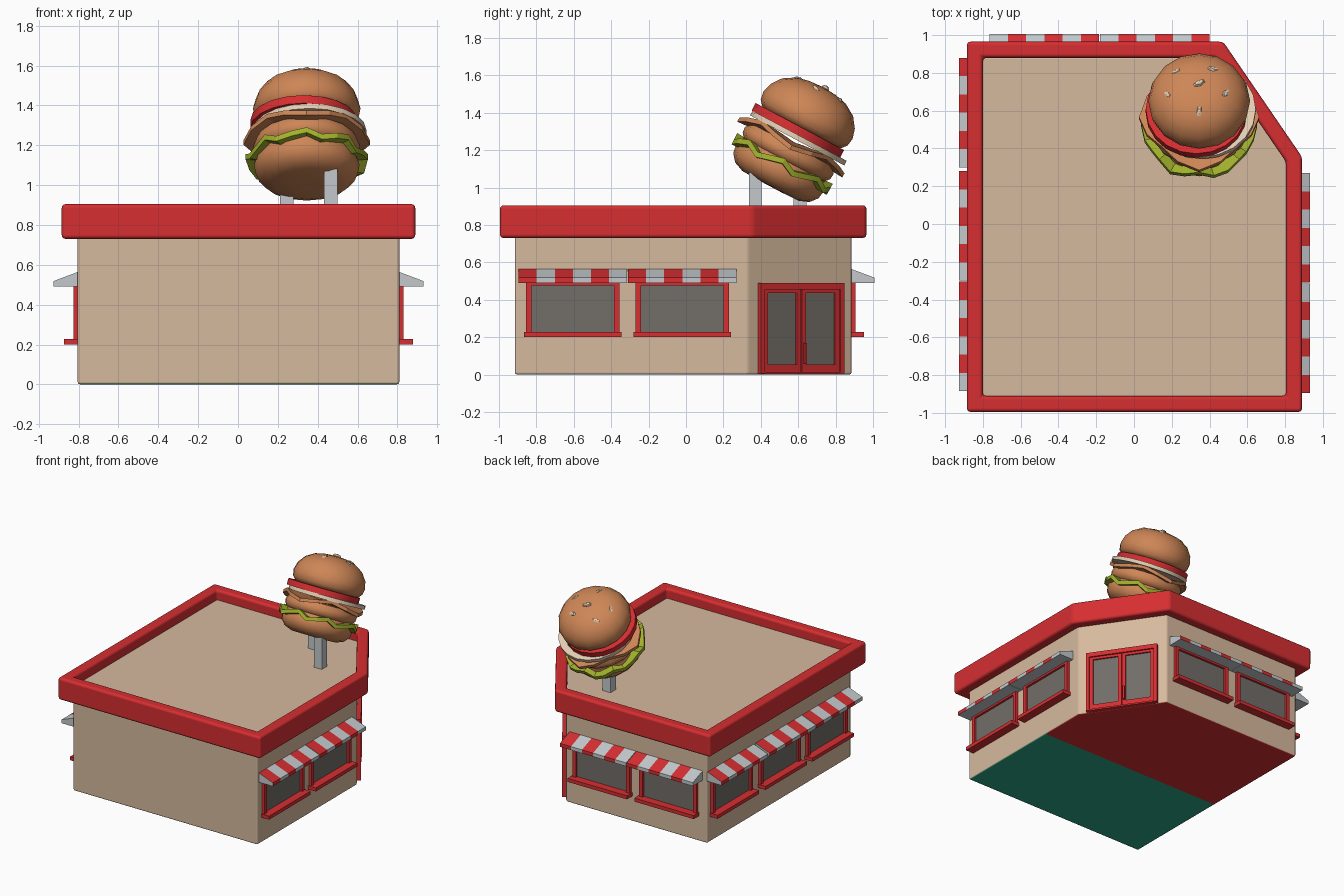
import bpy, bmesh, math
from mathutils import Vector, Matrix

if "Cube" in bpy.data.objects:
    bpy.data.objects.remove(bpy.data.objects["Cube"])


def material(name, r, g, b):
    lin = [((c / 255 + 0.055) / 1.055) ** 2.4 for c in (r, g, b)]
    m = bpy.data.materials.new(name)
    m.diffuse_color = (*lin, 1)
    m.use_nodes = True
    m.node_tree.nodes["Principled BSDF"].inputs["Base Color"].default_value = m.diffuse_color
    return m


WALL = material("beige_wall", 214, 186, 158)
RED = material("red_trim", 214, 46, 49)
GREY = material("light_grey", 195, 201, 204)
GLASS = material("dark_glass", 114, 109, 104)
BUN = material("bun_brown", 206, 134, 86)
CREAM = material("cream", 228, 206, 180)
LEAF = material("leaf_green", 160, 176, 44)
TEAL = material("teal_floor", 43, 165, 135)


def finish(bm, name, mats, matrix=None, angle=35):
    bmesh.ops.recalc_face_normals(bm, faces=bm.faces[:])
    if matrix:
        bm.transform(matrix)
    me = bpy.data.meshes.new(name)
    bm.to_mesh(me)
    bm.free()
    for m in mats:
        me.materials.append(m)
    me.polygons.foreach_set("use_smooth", [True] * len(me.polygons))
    me.set_sharp_from_angle(angle=math.radians(angle))
    ob = bpy.data.objects.new(name, me)
    bpy.context.collection.objects.link(ob)
    return ob


def add_box(bm, x0, x1, y0, y1, z0, z1):
    mat = (Matrix.Translation(((x0 + x1) / 2, (y0 + y1) / 2, (z0 + z1) / 2))
           @ Matrix.Diagonal((x1 - x0, y1 - y0, z1 - z0, 1)))
    bmesh.ops.create_cube(bm, size=1, matrix=mat)


def bevel(ob, width, segments=2):
    b = ob.modifiers.new("bevel", 'BEVEL')
    b.width, b.segments, b.limit_method = width, segments, 'ANGLE'
    b.harden_normals = True


# Building footprint with one cut corner
FOOT = [Vector(p) for p in ((-0.805, -0.915), (0.81, -0.915), (0.81, 0.33), (0.43, 0.885), (-0.805, 0.885))]


def offset(points, d):
    out = []
    for i, p in enumerate(points):
        e1 = (p - points[i - 1]).normalized()
        e2 = (points[(i + 1) % len(points)] - p).normalized()
        n1, n2 = Vector((e1.y, -e1.x)), Vector((e2.y, -e2.x))
        out.append(p + (n1 + n2) * d / (1 + n1.dot(n2)))
    return out


# Walls with flat roof; underside split into two floor colours
bm = bmesh.new()
base = bm.faces.new([bm.verts.new((p.x, p.y, 0)) for p in FOOT])
ext = bmesh.ops.extrude_face_region(bm, geom=[base], use_keep_orig=True)
bmesh.ops.translate(bm, verts=[v for v in ext["geom"] if isinstance(v, bmesh.types.BMVert)], vec=(0, 0, 0.83))
bmesh.ops.bisect_plane(bm, geom=bm.verts[:] + bm.edges[:] + bm.faces[:],
                       plane_co=(0, -0.04, 0), plane_no=(0, 1, 0))
for f in bm.faces:
    c = f.calc_center_median()
    if c.z < 0.01:
        f.material_index = 1 if c.y > -0.04 else 2
bevel(finish(bm, "walls", [WALL, RED, TEAL]), 0.012)

# Red parapet around the roof
bm = bmesh.new()
loops = [[bm.verts.new((p.x, p.y, z)) for p in offset(FOOT, d)]
         for d, z in ((0.08, 0.73), (0.08, 0.905), (-0.005, 0.905), (-0.005, 0.73))]
for k in range(4):
    for i in range(5):
        j = (i + 1) % 5
        bm.faces.new((loops[k][i], loops[k][j], loops[(k + 1) % 4][j], loops[(k + 1) % 4][i]))
bevel(finish(bm, "parapet", [RED]), 0.02, 3)


def wall_frame(x, y, nx, ny):
    """Local x runs along the wall, local -y points outwards."""
    n = Vector((nx, ny, 0)).normalized()
    u = Vector((0, 0, 1)).cross(n)
    return Matrix(((u.x, -n.x, 0, x), (u.y, -n.y, 0, y), (0, 0, 1, 0), (0, 0, 0, 1)))


def window(name, m):
    bm = bmesh.new()
    for s in (-1, 1):
        a, b = sorted((s * 0.25, s * 0.22))
        add_box(bm, a, b, -0.022, 0.01, 0.22, 0.50)
    add_box(bm, -0.22, 0.22, -0.022, 0.01, 0.475, 0.50)
    add_box(bm, -0.26, 0.26, -0.068, 0.01, 0.20, 0.228)
    finish(bm, name + "_frame", [RED], m)
    bm = bmesh.new()
    add_box(bm, -0.225, 0.225, -0.005, 0.003, 0.22, 0.48)
    finish(bm, name + "_glass", [GLASS], m)


def awning(name, m):
    # Sloped wedge: grey body, every other stripe red on slope and valance
    bm = bmesh.new()
    prof = ((0.01, 0.568), (-0.122, 0.518), (-0.122, 0.49), (0.01, 0.49))
    half, n = 0.29, 6
    rows = [[bm.verts.new((-half + 2 * half * i / n, y, z)) for y, z in prof] for i in range(n + 1)]
    for i in range(n):
        for k in range(4):
            j = (k + 1) % 4
            f = bm.faces.new((rows[i][k], rows[i][j], rows[i + 1][j], rows[i + 1][k]))
            f.material_index = 1 if i % 2 == 0 and k < 2 else 0
    bm.faces.new(rows[0])
    bm.faces.new(rows[-1])
    finish(bm, name, [GREY, RED], m, 10)


# Windows and awnings: two right, three left, two back
spots = ([("right", 0.81, y, 1, 0) for y in (-0.605, -0.02)]
         + [("left", -0.805, y, -1, 0) for y in (0.59, -0.01, -0.595)]
         + [("back", x, 0.885, 0, 1) for x in (0.11, -0.475)])
for i, (side, x, y, nx, ny) in enumerate(spots):
    frame = wall_frame(x, y, nx, ny)
    window(f"{side}_window_{i}", frame)
    awning(f"{side}_awning_{i}", frame)

# Double door on the cut corner
mid = (FOOT[2] + FOOT[3]) / 2
door = wall_frame(mid.x, mid.y, 0.555, 0.38)
bm = bmesh.new()
for s in (-1, 1):
    for r0, r1, d in ((0.245, 0.27, 0.03), (0.218, 0.245, 0.018), (0.003, 0.03, 0.018)):
        a, b = sorted((s * r0, s * r1))
        add_box(bm, a, b, -d, 0.01, 0.005, 0.485)
    a, b = sorted((s * 0.03, s * 0.218))
    add_box(bm, a, b, -0.018, 0.01, 0.005, 0.055)
    add_box(bm, a, b, -0.018, 0.01, 0.435, 0.46)
add_box(bm, -0.27, 0.27, -0.03, 0.01, 0.455, 0.49)
add_box(bm, -0.245, 0.245, -0.028, 0.01, 0.003, 0.015)
add_box(bm, 0.012, 0.024, -0.035, -0.01, 0.06, 0.17)
finish(bm, "door_frame", [RED], door)
bm = bmesh.new()
add_box(bm, -0.225, 0.225, -0.006, 0.002, 0.05, 0.44)
finish(bm, "door_glass", [GLASS], door)

# Sign posts
for i, (x, y, top) in enumerate(((0.465, 0.37, 1.08), (0.245, 0.61, 1.02))):
    bm = bmesh.new()
    add_box(bm, x - 0.034, x + 0.034, y - 0.034, y + 0.034, 0.82, top)
    finish(bm, f"sign_post_{i}", [GREY])

# Burger sign, leaning towards the back
TILT = Matrix.Translation((0.345, 0.45, 1.006)) @ Matrix.Rotation(math.radians(-28), 4, 'X')


def layer(name, mat, profile, segs, wave=None, place=Matrix(), angle=60):
    """Turned (radius, height) profile; wave gives (radius scale, lift) per angle."""
    bm = bmesh.new()
    rings = []
    for r, h in profile:
        ring = []
        for i in range(segs):
            a = math.tau * i / segs
            k, dz = wave(a) if wave else (1, 0)
            ring.append(bm.verts.new((r * k * math.cos(a), r * k * math.sin(a), h + dz * r / 0.3)))
        rings.append(ring)
    for lo, hi in zip(rings, rings[1:]):
        for i in range(segs):
            j = (i + 1) % segs
            bm.faces.new((lo[i], lo[j], hi[j], hi[i]))
    bm.faces.new(rings[0])
    bm.faces.new(rings[-1])
    finish(bm, name, [mat], TILT @ place, angle)


def disc(r, h, t):
    return [(0.05, h), (r, h), (r, h + t), (0.05, h + t)]


layer("bottom_bun", BUN, [(0.06, 0), (0.17, 0.003), (0.225, 0.025), (0.258, 0.065), (0.265, 0.11), (0.25, 0.16)], 16)
layer("lettuce", LEAF, disc(0.298, 0.12, 0.03), 24,
      lambda a: (1 + 0.03 * math.cos(6 * a), 0.022 * math.cos(8 * a + 0.5)), angle=20)
layer("patty", BUN, [(0.15, 0.15), (0.24, 0.155), (0.265, 0.185), (0.268, 0.215), (0.25, 0.25), (0.15, 0.255)], 16)
layer("cheese", BUN, disc(0.3, 0.245, 0.025), 16,
      lambda a: (1 + 0.06 * math.cos(4 * a), -0.022 * math.cos(4 * a)), angle=20)
layer("onion", CREAM, disc(0.285, 0.285, 0.028), 20,
      place=Matrix.Translation((0.015, 0.012, 0)), angle=30)
layer("tomato", RED, disc(0.268, 0.312, 0.045), 20,
      place=Matrix.Translation((-0.015, -0.01, 0)), angle=30)
TOP = [(0.15, 0.35), (0.235, 0.355), (0.262, 0.385), (0.27, 0.43), (0.255, 0.485),
       (0.215, 0.54), (0.15, 0.58), (0.08, 0.596), (0.02, 0.60)]
layer("top_bun", BUN, TOP, 16)

# Seeds scattered over the top bun
for i, (x, y, r, spin) in enumerate(((0, 0.015, 0, 0.5), (0.0, -0.145, 0.145, 1.5), (-0.12, 0.1, 0.156, 2.4),
                                     (0.075, 0.11, 0.133, 0.6), (0.14, -0.03, 0.143, 2.7), (-0.165, -0.03, 0.167, 0.7))):
    h = 0.602 - 1.0 * r * r - 25 * r ** 4
    bm = bmesh.new()
    bmesh.ops.create_uvsphere(bm, u_segments=6, v_segments=4, radius=1)
    up = Vector((x, y, 0.2)).to_track_quat('Z', 'Y').to_matrix().to_4x4()
    finish(bm, f"seed_{i}", [CREAM], TILT @ Matrix.Translation((x, y, h)) @ up
           @ Matrix.Rotation(spin, 4, 'Z') @ Matrix.Diagonal((0.035, 0.018, 0.016, 1)), 20)
